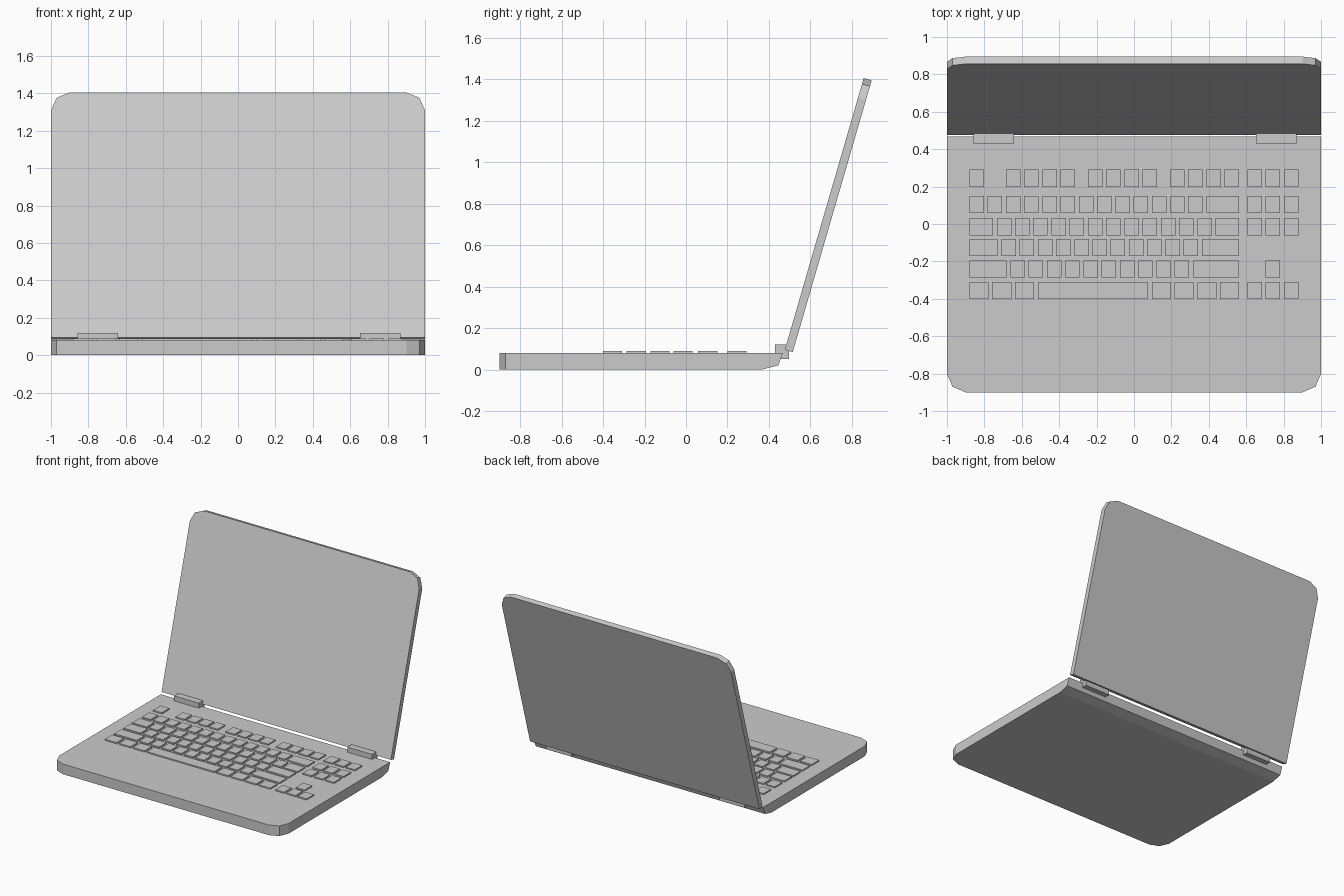
import bpy
import bmesh
from math import cos, sin, radians
from mathutils import Matrix, Vector

cube = bpy.data.objects.get("Cube")
if cube:
    bpy.data.objects.remove(cube, do_unlink=True)

grey = bpy.data.materials.new("light_grey")
grey.use_nodes = True
grey.diffuse_color = (0.6, 0.6, 0.6, 1)
grey.node_tree.nodes["Principled BSDF"].inputs["Base Color"].default_value = (0.6, 0.6, 0.6, 1)


def finish(name, bm):
    bmesh.ops.recalc_face_normals(bm, faces=bm.faces)
    mesh = bpy.data.meshes.new(name)
    bm.to_mesh(mesh)
    bm.free()
    mesh.materials.append(grey)
    obj = bpy.data.objects.new(name, mesh)
    bpy.context.collection.objects.link(obj)
    return obj


def add_box(bm, low, high):
    low, high = Vector(low), Vector(high)
    size = Matrix.Diagonal(high - low).to_4x4()
    bmesh.ops.create_cube(bm, size=1, matrix=Matrix.Translation((low + high) / 2) @ size)


def prism(outline, depth):
    """Extrude a flat outline upward along z."""
    bm = bmesh.new()
    face = bm.faces.new([bm.verts.new((x, y, 0)) for x, y in outline])
    top = bmesh.ops.extrude_face_region(bm, geom=[face])["geom"]
    verts = [v for v in top if isinstance(v, bmesh.types.BMVert)]
    bmesh.ops.translate(bm, verts=verts, vec=(0, 0, depth))
    return bm


def clipped_panel(length):
    """Half outline mirrored: square at y = 0, clipped corners at y = length."""
    half = [(1, 0), (1, length - 0.1), (0.97, length - 0.03), (0.9, length)]
    return half + [(-x, y) for x, y in reversed(half)]


# Base: clipped front corners, underside swept up at the back
BACK, TOP = 0.467, 0.08
bm = prism([(x, BACK - y) for x, y in clipped_panel(BACK + 0.9)], TOP)
for point, normal in (((0, 0.365, 0), (0, 0.02, -0.08)),
                      ((0, 0.445, 0.02), (0, 0.06, -0.022))):
    cut = bmesh.ops.bisect_plane(bm, geom=bm.verts[:] + bm.edges[:] + bm.faces[:],
                                 plane_co=point, plane_no=normal, clear_outer=True)
    edges = [e for e in cut["geom_cut"] if isinstance(e, bmesh.types.BMEdge)]
    bmesh.ops.holes_fill(bm, edges=edges)
finish("base", bm)

# Lid: the same panel leaning back from the hinge line
lean = radians(16.2)
bm = prism(clipped_panel(1.364), 0.04)
axes = Matrix(((1, 0, 0), (0, sin(lean), cos(lean)), (0, cos(lean), -sin(lean))))
bmesh.ops.transform(bm, verts=bm.verts,
                    matrix=Matrix.Translation((0, 0.476, 0.095)) @ axes.to_4x4())
finish("lid", bm)

# Hinges
for name, x in (("right_hinge", -0.75), ("left_hinge", 0.76)):
    bm = bmesh.new()
    add_box(bm, (x - 0.108, 0.43, 0.05), (x + 0.108, 0.497, 0.12))
    finish(name, bm)

# Keyboard: rows from back to front, key widths in key units, negative is a gap
UNIT, LEFT, GAP = 0.0975, -0.89, 0.02
nav = [-0.25, 1, 1, 1]
rows = {
    0.245: [1, -1] + [1] * 4 + [-0.5] + [1] * 4 + [-0.5] + [1] * 4 + nav,
    0.105: [1] * 13 + [2] + nav,
    -0.015: [1.5] + [1] * 12 + [1.5] + nav,
    -0.125: [1.75] + [1] * 11 + [2.25],
    -0.24: [2.25] + [1] * 10 + [2.75, -1.25, 1],
    -0.355: [1.25] * 3 + [6.25] + [1.25] * 4 + nav,
}
bm = bmesh.new()
for y, widths in rows.items():
    x = LEFT
    for width in widths:
        end = x + abs(width) * UNIT
        if width > 0:
            add_box(bm, (x + GAP / 2, y - 0.046, TOP - 0.005),
                    (end - GAP / 2, y + 0.046, 0.09))
        x = end
finish("keys", bm)
